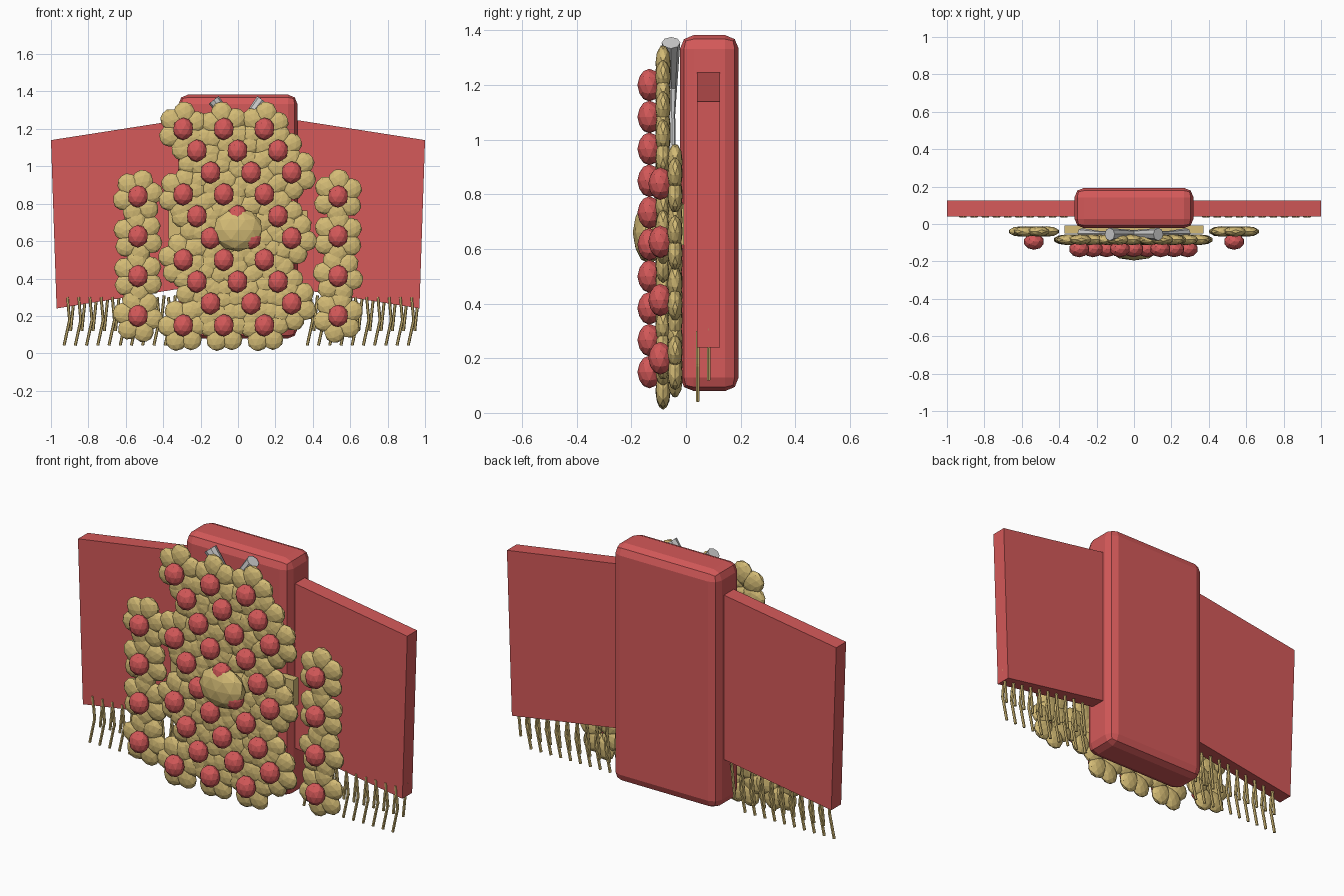
import bpy, bmesh, math, random
from mathutils import Vector, Matrix

if "Cube" in bpy.data.objects:
    bpy.data.objects.remove(bpy.data.objects["Cube"])

random.seed(4)


def material(name, rgb):
    m = bpy.data.materials.new(name)
    m.diffuse_color = (*rgb, 1)
    m.use_nodes = True
    m.node_tree.nodes["Principled BSDF"].inputs["Base Color"].default_value = m.diffuse_color
    return m


RED = material("red", (0.66, 0.10, 0.10))
TAN = material("tan", (0.66, 0.50, 0.18))


def finish(bm, name, mat=None):
    bmesh.ops.recalc_face_normals(bm, faces=bm.faces)
    me = bpy.data.meshes.new(name)
    bm.to_mesh(me)
    bm.free()
    if mat:
        me.materials.append(mat)
    ob = bpy.data.objects.new(name, me)
    bpy.context.collection.objects.link(ob)
    return ob


def ball(bm, c, size, turn=0.0, sub=2):
    mx = Matrix.Translation(c) @ Matrix.Rotation(turn, 4, 'Y') @ Matrix.Diagonal((*size, 1))
    bmesh.ops.create_icosphere(bm, subdivisions=sub, radius=1, matrix=mx)


def box(bm, lo, hi):
    lo, hi = Vector(lo), Vector(hi)
    mx = Matrix.Translation((lo + hi) / 2) @ Matrix.Diagonal((*(hi - lo), 1))
    bmesh.ops.create_cube(bm, size=1, matrix=mx)


def rod(bm, a, b, r1, r2, sides):
    a, b = Vector(a), Vector(b)
    d = b - a
    mx = Matrix.Translation((a + b) / 2) @ d.to_track_quat('Z', 'Y').to_matrix().to_4x4()
    bmesh.ops.create_cone(bm, cap_ends=True, segments=sides, radius1=r1, radius2=r2,
                          depth=d.length, matrix=mx)


# Torso block with rounded edges
bm = bmesh.new()
box(bm, (-0.318, -0.022, 0.08), (0.318, 0.193, 1.383))
bmesh.ops.bevel(bm, geom=bm.edges[:], offset=0.05, segments=2, profile=0.5, affect='EDGES')
finish(bm, "torso", RED)

# Side panels (sleeves)
for side, s in (("left", -1), ("right", 1)):
    bm = bmesh.new()
    outline = [(0.25, 1.257), (1.0, 1.14), (0.97, 0.24), (0.25, 0.355)]
    f = bm.faces.new([bm.verts.new((s * x, 0.04, z)) for x, z in outline])
    ext = bmesh.ops.extrude_face_region(bm, geom=[f])
    new = [v for v in ext["geom"] if isinstance(v, bmesh.types.BMVert)]
    bmesh.ops.translate(bm, vec=(0, 0.085, 0), verts=new)
    finish(bm, side + "_sleeve_panel", RED)

# Fringe: a long kinked front row and a short back row under each sleeve
for side, x0 in (("left", -0.93), ("right", 0.37)):
    bm = bmesh.new()
    for i in range(10):
        x = x0 + 0.06 * i
        rod(bm, (x, 0.043, 0.042), (x + 0.03, 0.043, 0.18), 0.008, 0.008, 6)
        rod(bm, (x + 0.03, 0.043, 0.17), (x + 0.018, 0.043, 0.30), 0.008, 0.008, 6)
        rod(bm, (x + 0.035, 0.083, 0.12), (x + 0.055, 0.083, 0.31), 0.008, 0.008, 6)
    finish(bm, side + "_fringe", TAN)


def flowers(name, spots, y_petal, y_bud):
    petals, buds = bmesh.new(), bmesh.new()
    for x, z in spots:
        start = random.uniform(0, math.tau)
        for k in range(6):
            a = start + k * math.tau / 6
            c = (x + 0.07 * math.cos(a), y_petal, z + 0.08 * math.sin(a))
            ball(petals, c, (0.068, 0.028, 0.06), -a)
        ball(buds, (x, y_bud, z), (0.055, 0.044, 0.06))
    finish(petals, name + "_petals", TAN)
    finish(buds, name + "_buds", RED)


# Chest flowers in staggered rows, then one column on each sleeve
chest = [(-0.293 + 0.217 * j + 0.073 * (i % 3), 1.2 - 0.1167 * i)
         for i in range(10) for j in range(3)]
flowers("chest_flower", chest, -0.084, -0.134)
for side, x in (("left", -0.535), ("right", 0.535)):
    flowers(side + "_sleeve_flower", [(x, 0.20 + 0.213 * i) for i in range(4)], -0.04, -0.094)

# Belt behind the flowers and round buckle in front
bm = bmesh.new()
box(bm, (-0.372, -0.052, 0.615), (0.372, -0.008, 0.765))
finish(bm, "belt", TAN)
bm = bmesh.new()
ball(bm, (0, -0.135, 0.66), (0.135, 0.06, 0.115))
finish(bm, "buckle", TAN)

# Crossed rods with flared ends
bm = bmesh.new()
for s in (-1, 1):
    a, b = Vector((s * 0.13, -0.055, 1.355)), Vector((-s * 0.28, -0.05, 0.83))
    p, q = a.lerp(b, 0.5), a.lerp(b, 0.75)
    rod(bm, a, p, 0.034, 0.013, 8)
    rod(bm, p, q, 0.013, 0.013, 8)
    rod(bm, q, b, 0.013, 0.028, 8)
finish(bm, "crossed_rods")
